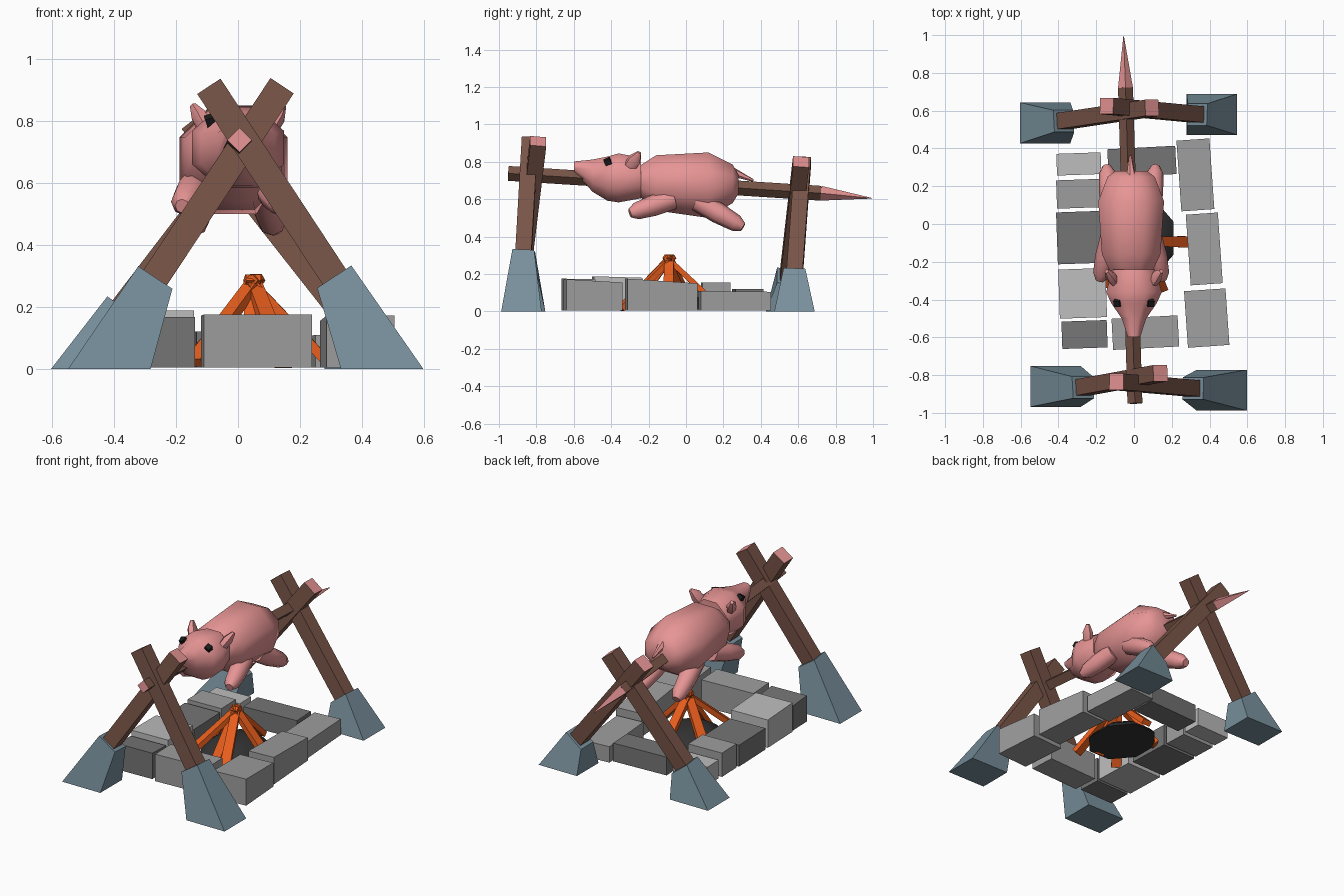
import bpy, bmesh, math
from mathutils import Vector, Matrix

if "Cube" in bpy.data.objects:
    bpy.data.objects.remove(bpy.data.objects["Cube"], do_unlink=True)


def material(name, rgb):
    lin = [(c / 255 / 12.92) if c < 11 else ((c / 255 + 0.055) / 1.055) ** 2.4 for c in rgb]
    m = bpy.data.materials.new(name)
    m.use_nodes = True
    m.diffuse_color = (*lin, 1)
    m.node_tree.nodes["Principled BSDF"].inputs["Base Color"].default_value = (*lin, 1)
    return m


WOOD = material("brown wood", (121, 85, 72))
PINK = material("pink", (239, 154, 154))
FOOT = material("blue grey stone", (120, 144, 156))
LIGHT = material("light grey", (189, 189, 189))
MID = material("mid grey", (158, 158, 158))
DARK = material("dark grey", (117, 117, 117))
ORANGE = material("orange", (235, 95, 30))
COAL = material("charcoal", (50, 50, 50))
BLACK = material("black", (28, 28, 28))


def ring(center, u, v, ru, rv, n, phase):
    """Polygon whose flats lie at distances ru and rv along u and v."""
    k = 1 / math.cos(math.pi / n)
    return [Vector(center) + u * (ru * k * math.cos(phase + i * math.tau / n))
            + v * (rv * k * math.sin(phase + i * math.tau / n)) for i in range(n)]


def loft(name, rings, mats, end_cap=0, start_cap=0, smooth=False):
    """Skin a list of rings and cap both ends."""
    bm = bmesh.new()
    loops = [[bm.verts.new(p) for p in r] for r in rings]
    n = len(loops[0])
    for a, b in zip(loops, loops[1:]):
        for i in range(n):
            bm.faces.new((a[i], a[(i + 1) % n], b[(i + 1) % n], b[i]))
    bm.faces.new(loops[0]).material_index = start_cap
    bm.faces.new(loops[-1]).material_index = end_cap
    bmesh.ops.recalc_face_normals(bm, faces=bm.faces)
    me = bpy.data.meshes.new(name)
    bm.to_mesh(me)
    bm.free()
    for m in mats:
        me.materials.append(m)
    ob = bpy.data.objects.new(name, me)
    bpy.context.collection.objects.link(ob)
    if smooth:
        bpy.ops.object.select_all(action='DESELECT')
        ob.select_set(True)
        bpy.context.view_layer.objects.active = ob
        bpy.ops.object.shade_smooth_by_angle(angle=math.radians(50))
    return ob


def frame(p0, p1, ref):
    axis = (Vector(p1) - Vector(p0)).normalized()
    u = Vector(ref).cross(axis).normalized()
    return u, axis.cross(u)


def tube(name, p0, p1, profile, mats, n=4, ref=(0, 1, 0), phase=math.pi / 4, **kw):
    """Straight part; profile holds (fraction along, half width, half depth)."""
    u, v = frame(p0, p1, ref)
    rings = [ring(Vector(p0).lerp(Vector(p1), t), u, v, a, b, n, phase) for t, a, b in profile]
    return loft(name, rings, mats, **kw)


X, Y, Z = Vector((1, 0, 0)), Vector((0, 1, 0)), Vector((0, 0, 1))

# Crossed posts standing in tapered stone feet: bottom, top, foot centre
posts = {
    "front_right": ((-.27, -.865, .29), (.14, -.79, .91), (-.415, -.86)),
    "front_left": ((.312, -.87, .295), (-.093, -.835, .91), (.465, -.88)),
    "back_right": ((-.372, .545, .19), (.095, .615, .80), (-.47, .535)),
    "back_left": ((.335, .58, .19), (-.145, .625, .80), (.412, .58)),
}
for key, (p0, p1, base) in posts.items():
    low = Vector(p0).lerp(Vector(p1), -.12)
    tube(key + "_post", low, p1, [(0, .045, .043), (1, .045, .043)], [WOOD, PINK], end_cap=1)
    u, v = frame(p0, p1, Y)
    q = math.pi / 4
    # the foot top is square to its post
    loft(key + "_foot", [ring((*base, 0), X, Y, .133, .108, 4, q),
                         ring(p0, u, v, .066, .058, 4, q)], [FOOT])

# Spit with a sharpened end
spit_front, spit_back = (.005, -.95, .738), (-.045, .72, .632)
tube("spit", spit_front, spit_back, [(0, .028, .028), (1, .028, .028)],
     [WOOD, PINK], ref=Z, phase=0, start_cap=1)
tube("spit_point", spit_back, (-.055, .995, .605), [(0, .028, .028), (1, .001, .001)],
     [PINK], ref=Z, phase=0)


# Pig body and head: sections as (y, half width, bottom, top)
def sections(name, cx, rows):
    rings = [ring((cx, y, (lo + hi) / 2), X, Z, w, (hi - lo) / 2, 8, math.pi / 8)
             for y, w, lo, hi in rows]
    return loft(name, rings, [PINK], smooth=True)


CX = -.015
sections("pig_body", CX, [(-.245, .115, .61, .78), (-.16, .155, .54, .835), (.12, .174, .50, .85),
                          (.25, .125, .58, .785), (.28, .085, .63, .73)])
sections("pig_head", 0, [(-.598, .033, .75, .802), (-.50, .065, .64, .812), (-.42, .12, .592, .828),
                         (-.36, .148, .583, .845), (-.24, .11, .605, .822)])

LEG = [(0, .05, .05), (.45, .052, .052), (.85, .042, .042), (1, .022, .022)]
for side, s in (("left", 1), ("right", -1)):
    tube(side + "_front_leg", (CX + s * .11, -.07, .60), (CX + s * .165, -.30, .525), LEG,
         [PINK], n=8, ref=X, smooth=True)
    tube(side + "_hind_leg", (CX + s * .10, .06, .59), (CX + s * .13, .305, .45), LEG,
         [PINK], n=8, ref=X, smooth=True)
    tube(side + "_ear", (s * .105, -.30, .775), (s * .145, -.25, .85),
         [(0, .03, .022), (.5, .032, .024), (1, .01, .01)], [PINK], n=6, ref=X, smooth=True)
    tube(side + "_eye", (s * .082, -.41, .785), (s * .092, -.425, .815),
         [(0, .017, .017), (1, .017, .017)], [BLACK], ref=Y)
tube("tail", (CX, .25, .745), (-.02, .36, .70), [(0, .022, .022), (1, .006, .006)],
     [PINK], n=6, ref=X, smooth=True)


# Hearth stones: centre x, y, size x, y, height at front and back, turn, colour
def stone(name, cx, cy, sx, sy, h0, h1, turn, mat):
    r = Matrix.Rotation(math.radians(turn), 3, 'Z')
    u, v = r @ X, r @ Y
    bottom = ring((cx, cy, .005), u, v, sx / 2, sy / 2, 4, math.pi / 4)
    top = [p + Z * ((h1 if i < 2 else h0) - .005) for i, p in enumerate(bottom)]
    loft(name, [bottom, top], [mat])


stones = [
    (-.292, .318, .235, .115, .12, .12, 2, LIGHT), (-.295, .16, .23, .15, .155, .155, 2, MID),
    (-.288, -.072, .24, .275, .14, .14, 2, DARK), (-.272, -.367, .25, .26, .188, .18, 2, LIGHT),
    (-.262, -.585, .24, .145, .168, .16, 2, DARK), (.325, .26, .175, .375, .11, .105, 4, MID),
    (.372, -.132, .17, .375, .175, .15, 4, MID), (.385, -.498, .22, .30, .172, .155, 4, MID),
    (.042, .33, .36, .15, .12, .12, 3, DARK), (.06, -.575, .35, .165, .175, .172, 3, MID),
]
for i, row in enumerate(stones):
    stone("hearth_stone_%d" % (i + 1), *row)

# Mound of coals
loft("coals", [ring((.03, -.075, z), X, Y, .18 * k, .21 * k, 8, math.pi / 8)
               if k < .9 else ring((.03, -.075, z), X, Y, .18, .21, 8, math.pi / 8)
               for z, k in ((.015, 1), (.05, .85), (.085, .6), (.10, .25))],
     [COAL], smooth=True)

# Firewood leaning together
apex = Vector((.05, -.09, .295))
ends = [(.28, -.095, .03), (.15, -.35, .015), (-.14, -.33, .02), (.045, .17, .03),
        (-.15, .02, .02), (.04, -.28, .015)]
for i, end in enumerate(ends):
    away = (Vector(end) - apex).normalized()
    tube("firewood_%d" % (i + 1), end, apex - Vector((away.x, away.y, 0)) * .03,
         [(0, .03, .016), (1, .024, .014)], [ORANGE], ref=Z)
